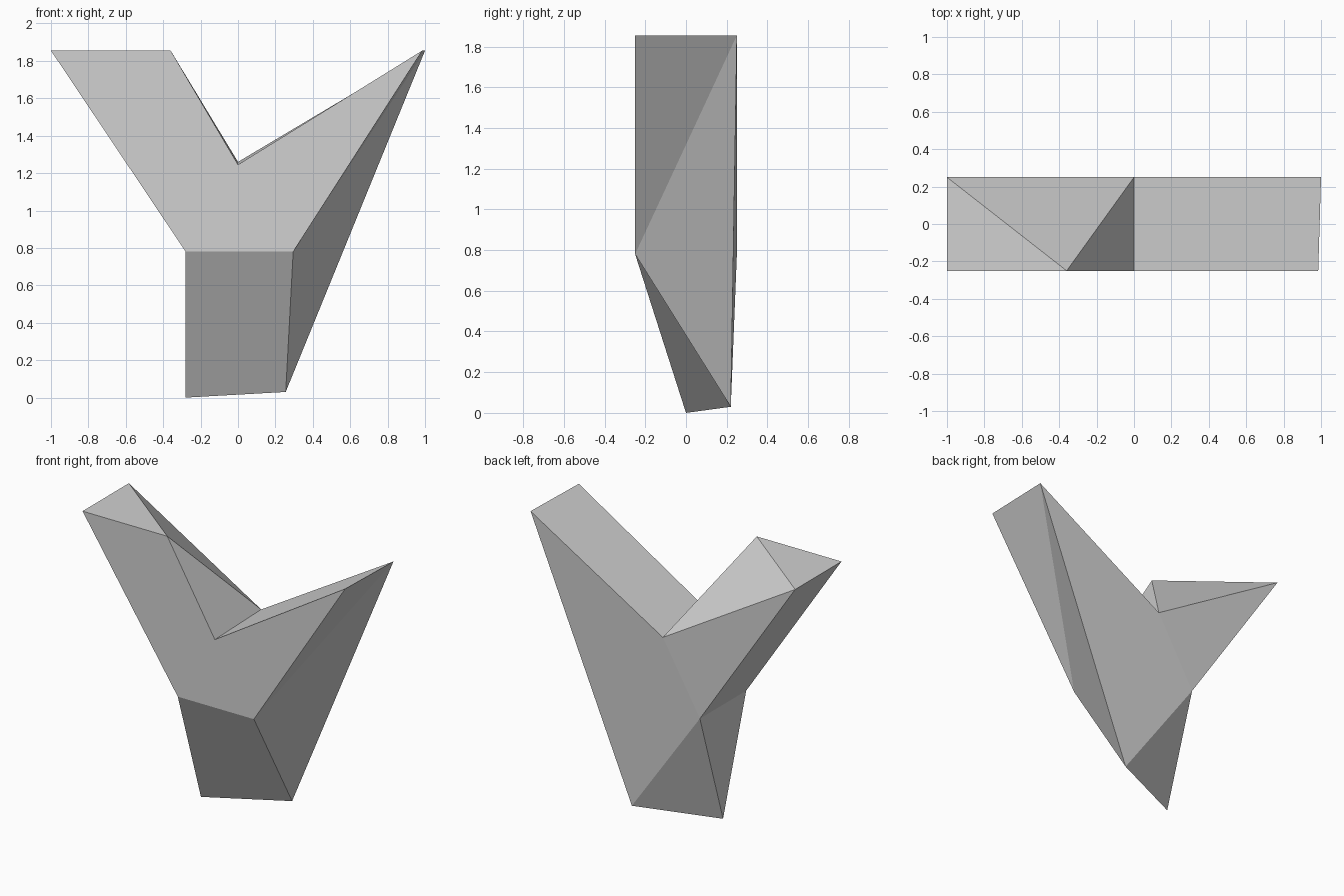
import bpy
import bmesh

cube = bpy.data.objects.get("Cube")
if cube:
    bpy.data.objects.remove(cube, do_unlink=True)

# One plain grey for the whole piece
grey = bpy.data.materials.new("plain_grey")
grey.use_nodes = True
colour = (0.64, 0.64, 0.64, 1)
grey.diffuse_color = colour
grey.node_tree.nodes["Principled BSDF"].inputs["Base Color"].default_value = colour

front, back = -0.25, 0.25
top, waist = 1.855, 0.78

# Corners of the forked block, named by place
corners = {
    "front_right_tip": (-1, front, top),
    "front_right_inner": (-0.36, front, top),
    "front_notch": (0, front, 1.245),
    "front_left_tip": (0.985, front, top),
    "front_left_waist": (0.295, front, waist),
    "front_right_waist": (-0.28, front, waist),
    "back_right_tip": (-1, back, top),
    "back_notch": (0, back, 1.26),
    "back_left_tip": (1, back, top),
    "back_right_waist": (-0.28, back, waist),
    "foot_right": (-0.28, 0, 0),
    "foot_left": (0.255, 0.22, 0.03),
}

faces = [
    # Flat front of the fork
    "front_right_tip front_right_inner front_notch front_left_tip front_left_waist front_right_waist",
    # Right arm: top, twisted inner side, outer side
    "front_right_tip front_right_inner back_right_tip",
    "front_right_inner back_notch back_right_tip",
    "front_right_inner front_notch back_notch",
    "front_right_tip back_right_tip back_right_waist front_right_waist",
    # Left arm: upper slope and outer side running down to the foot
    "front_notch front_left_tip back_left_tip back_notch",
    "front_left_waist back_left_tip front_left_tip",
    "front_left_waist foot_left back_left_tip",
    # Stem: front, right side, underside
    "front_right_waist front_left_waist foot_left foot_right",
    "front_right_waist foot_right back_right_waist",
    "back_right_waist foot_right foot_left",
    # Back of the fork
    "back_right_tip back_notch back_right_waist",
    "back_notch back_left_tip foot_left back_right_waist",
]

bm = bmesh.new()
verts = {name: bm.verts.new(co) for name, co in corners.items()}
for face in faces:
    bm.faces.new([verts[name] for name in face.split()])
bmesh.ops.recalc_face_normals(bm, faces=bm.faces)

mesh = bpy.data.meshes.new("forked_block")
bm.to_mesh(mesh)
bm.free()
mesh.materials.append(grey)
block = bpy.data.objects.new("forked_block", mesh)
bpy.context.collection.objects.link(block)
